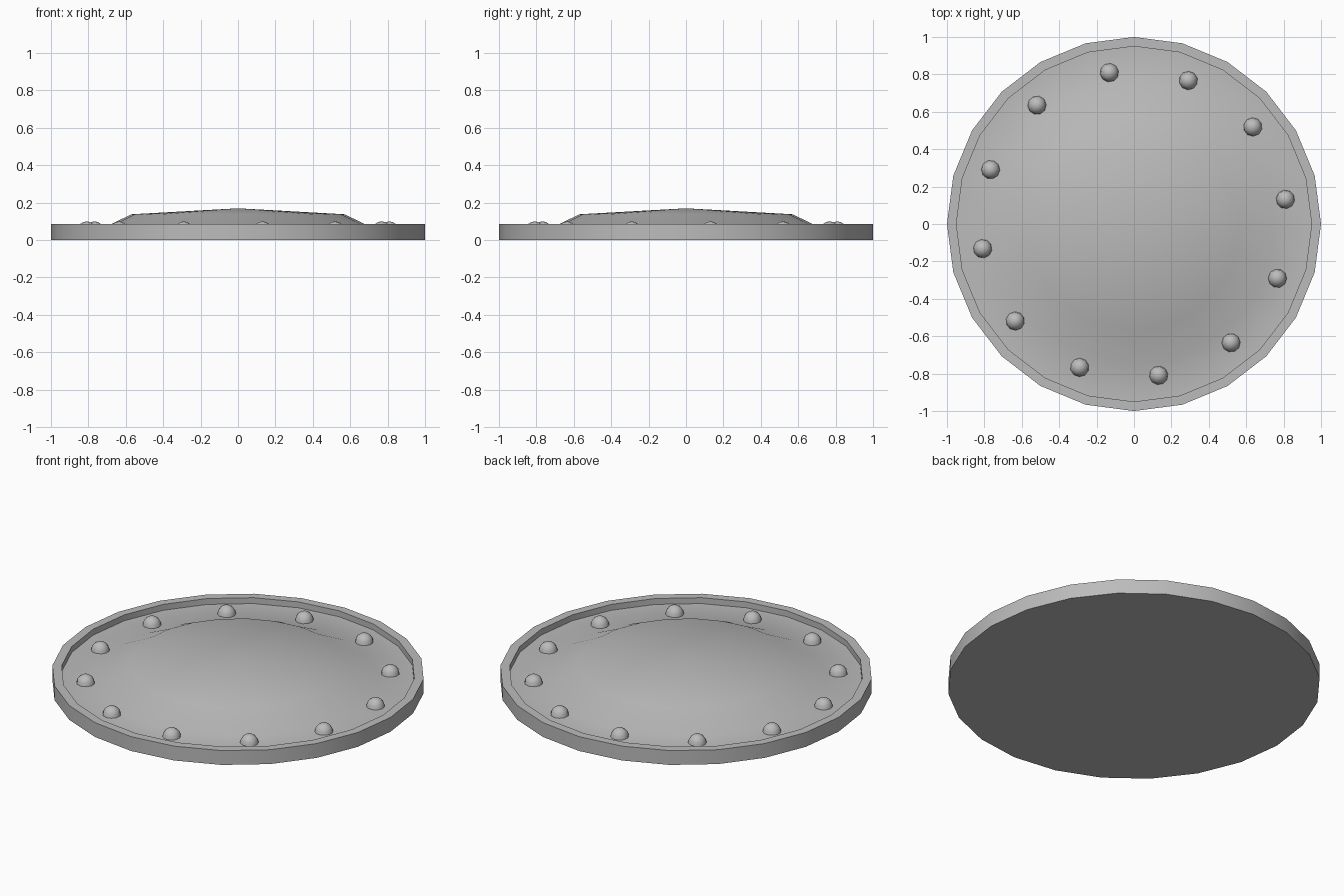
import bpy, bmesh
from math import radians, cos, sin, tau
from mathutils import Matrix

cube = bpy.data.objects.get("Cube")
if cube:
    bpy.data.objects.remove(cube, do_unlink=True)

SIDES = 24
FLOOR_Z = 0.05

metal = bpy.data.materials.new("plain grey metal")
metal.use_nodes = True
GREY = (0.5, 0.5, 0.5, 1)
metal.diffuse_color = GREY
metal.node_tree.nodes["Principled BSDF"].inputs["Base Color"].default_value = GREY


def finish(name, bm, angle):
    """Turn a bmesh into a named, smooth shaded object."""
    bmesh.ops.recalc_face_normals(bm, faces=bm.faces)
    mesh = bpy.data.meshes.new(name)
    bm.to_mesh(mesh)
    bm.free()
    mesh.materials.append(metal)
    obj = bpy.data.objects.new(name, mesh)
    bpy.context.collection.objects.link(obj)
    bpy.ops.object.select_all(action='DESELECT')
    obj.select_set(True)
    bpy.context.view_layer.objects.active = obj
    bpy.ops.object.shade_smooth_by_angle(angle=radians(angle))
    return obj


def lathe(name, profile, angle):
    """Revolve a closed (radius, height) profile around the z axis."""
    bm = bmesh.new()
    verts = [bm.verts.new((r, 0, z)) for r, z in profile]
    edges = [bm.edges.new(pair) for pair in zip(verts, verts[1:])]
    bmesh.ops.spin(bm, geom=verts + edges, cent=(0, 0, 0), axis=(0, 0, 1),
                   angle=tau, steps=SIDES, use_merge=False)
    bmesh.ops.remove_doubles(bm, verts=bm.verts, dist=0.0005)
    return finish(name, bm, angle)


# Round plate: flat base, raised rim, sunken floor and shallow central boss
lathe("domed_plate", [(0, 0), (1, 0), (1, 0.085), (0.95, 0.085),
                      (0.95, FLOOR_Z), (0.75, FLOOR_Z),
                      (0.57, 0.138), (0, 0.17)], 35)

# Ring of rounded rivets on the floor
for i in range(12):
    a = radians(9.25 + 30 * i)
    bm = bmesh.new()
    bmesh.ops.create_uvsphere(bm, u_segments=10, v_segments=8, radius=0.05)
    low = [v for v in bm.verts if v.co.z < -0.001]
    bmesh.ops.delete(bm, geom=low, context='VERTS')
    bmesh.ops.transform(bm, verts=bm.verts, matrix=Matrix.Rotation(a, 4, 'Z'))
    rivet = finish(f"rivet_{i + 1}", bm, 60)
    rivet.location = (0.82 * cos(a), 0.82 * sin(a), FLOOR_Z)
